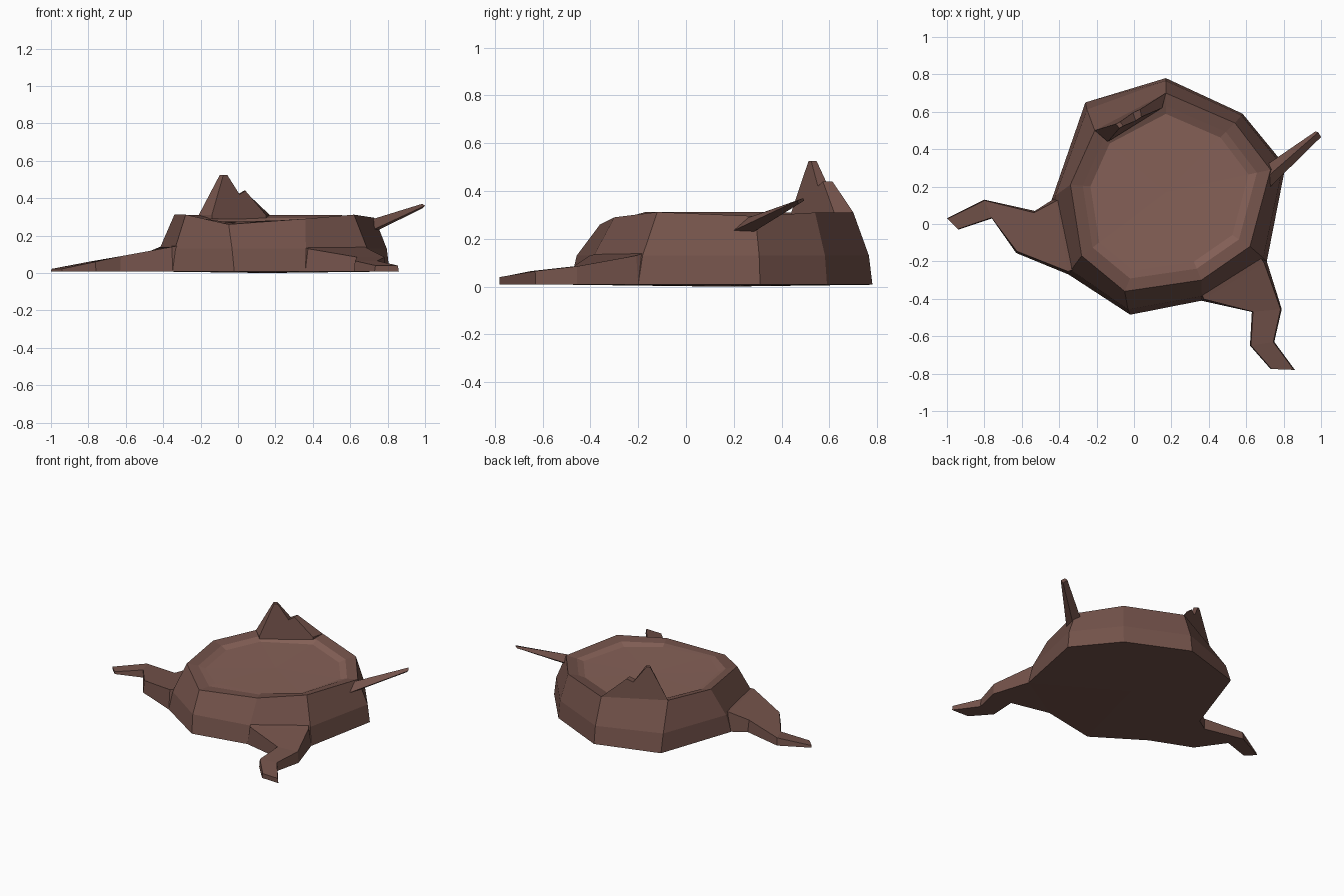
import bpy, bmesh
from mathutils import Vector

if "Cube" in bpy.data.objects:
    bpy.data.objects.remove(bpy.data.objects["Cube"])


def material(name, rgb):
    m = bpy.data.materials.new(name)
    m.diffuse_color = (*rgb, 1)
    m.use_nodes = True
    m.node_tree.nodes["Principled BSDF"].inputs["Base Color"].default_value = m.diffuse_color
    return m


bark = material("bark", (0.17, 0.084, 0.068))
cut_wood = material("cut wood", (0.235, 0.118, 0.095))


def finish(name, bm):
    bmesh.ops.recalc_face_normals(bm, faces=bm.faces)
    me = bpy.data.meshes.new(name)
    bm.to_mesh(me)
    bm.free()
    me.materials.append(bark)
    me.materials.append(cut_wood)
    ob = bpy.data.objects.new(name, me)
    bpy.context.collection.objects.link(ob)
    return ob


def loft(name, rings, bottom=None, top=None, cut_from=99):
    """Skin closed rings; an end is a flat cap, or a fan to a given point."""
    bm = bmesh.new()
    loops = [[bm.verts.new(p) for p in r] for r in rings]
    n = len(loops[0])
    for k, (a, b) in enumerate(zip(loops, loops[1:])):
        for i in range(n):
            j = (i + 1) % n
            f = bm.faces.new((a[i], a[j], b[j], b[i]))
            f.material_index = int(k >= cut_from)
    for loop, tip, mat in ((loops[0], bottom, 0), (loops[-1], top, int(cut_from < 99))):
        if tip is None:
            bm.faces.new(loop)
        else:
            c = bm.verts.new(tip)
            for i in range(n):
                f = bm.faces.new((loop[i], loop[(i + 1) % n], c))
                f.material_index = mat
    return finish(name, bm)


# Stump: nine-sided flared trunk with a chipped rim and a shallow cut face
base = [(-.26, .65), (.17, .78), (.58, .59), (.81, .31), (.71, -.20),
        (.36, -.41), (-.02, -.485), (-.35, -.27), (-.44, .13)]
rim = [(-.21, .50, .31), (.17, .70, .31), (.54, .54, .31), (.73, .29, .295),
       (.62, -.12, .312), (.36, -.30, .29), (-.05, -.36, .26),
       (-.28, -.17, .312), (-.34, .21, .312)]
foot = [(x, y, .008) for x, y in base]
waist = [Vector((x, y, .13)).lerp(Vector((r[0], r[1], .13)), .3)
         + Vector((x - .17, y - .17, 0)) * .015 for (x, y), r in zip(base, rim)]


def inset(s, blend):
    """Rim scaled inward, its heights blended toward the cut face."""
    return [(.17 + (x - .17) * s, .17 + (y - .17) * s, h + (.276 - h) * blend)
            for x, y, h in rim]


loft("stump", [foot, waist, rim, inset(.87, .45), inset(.79, 1)],
     bottom=(.15, .15, 0), top=(.17, .17, .272), cut_from=3)


# Roots: left/right edge points (x, y) with a top height at each station
def root(name, stations):
    rings = []
    for (lx, ly), (rx, ry), h in stations:
        l, r = Vector((lx, ly, 0)), Vector((rx, ry, 0))
        a, b = l.lerp(r, .04), r.lerp(l, .04)
        rings.append([(l.x, l.y, .008), (r.x, r.y, .008),
                      (b.x, b.y, h), (a.x, a.y, h)])
    loft(name, rings)


root("left_root", [((-.30, .16), (-.26, -.24), .155),
                   ((-.42, .14), (-.35, -.27), .14),
                   ((-.53, .07), (-.63, -.155), .09),
                   ((-.80, .13), (-.76, .03), .06),
                   ((-1.0, .03), (-.94, -.03), .022)])
root("front_root", [((.34, -.37), (.69, -.17), .14),
                    ((.36, -.41), (.71, -.20), .13),
                    ((.63, -.47), (.79, -.455), .085),
                    ((.62, -.65), (.75, -.63), .065),
                    ((.73, -.775), (.86, -.78), .04)])

# Branch stub: tapered four-sided twig
loft("branch", [[(.70, .31, .25), (.71, .25, .285), (.73, .20, .235), (.72, .26, .215)],
                [(.97, .495, .36), (.985, .49, .37), (1.0, .465, .36), (.985, .47, .345)]])

# Splinters: jagged wall left standing on the back of the rim, leaning inward
outline = [(0, .29), (0, .31), (.28, .525), (.34, .525), (.53, .42),
           (.63, .44), (1, .31), (1, .29)]
outer, inner = [], []
for t, z in outline:
    lift = max(0, z - .31)
    p = Vector((-.21, .50, 0)).lerp(Vector((.17, .70, 0)), t)
    q = Vector((-.14, .44, 0)).lerp(Vector((.15, .62, 0)), t)
    p += Vector((.03, -.10, 0)) * lift
    q = q.lerp(p, min(.5, lift * 2.5))
    outer.append((p.x, p.y, z))
    inner.append((q.x, q.y, z))
loft("splinters", [outer, inner])
